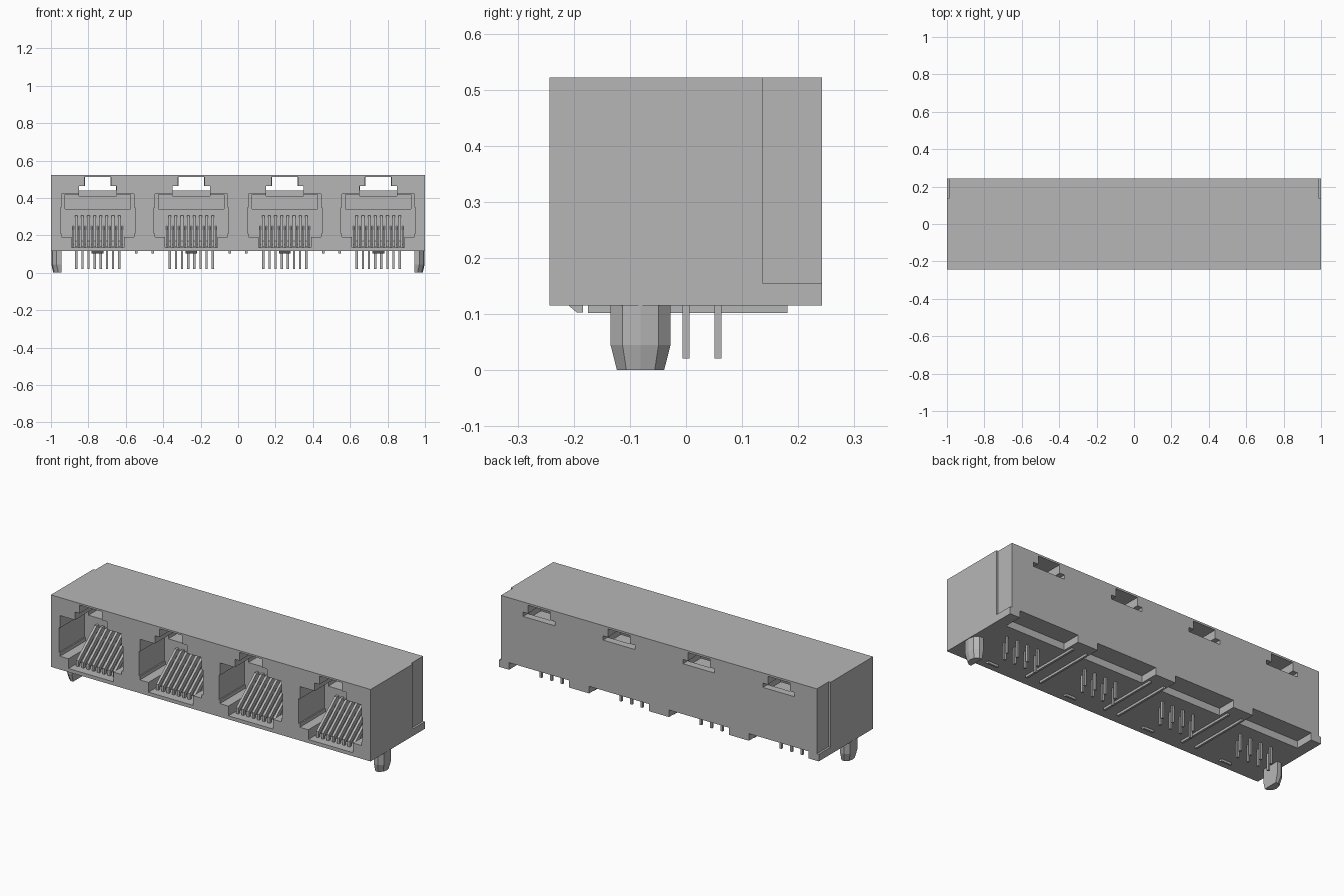
import bpy, bmesh

if "Cube" in bpy.data.objects:
    bpy.data.objects.remove(bpy.data.objects["Cube"], do_unlink=True)

grey = bpy.data.materials.new("housing grey")
grey.use_nodes = True
grey.diffuse_color = (0.47, 0.47, 0.47, 1)
grey.node_tree.nodes["Principled BSDF"].inputs["Base Color"].default_value = (0.47, 0.47, 0.47, 1)


def loft(name, rings):
    """Solid skinned through equal-length rings of points, capped at both ends."""
    bm = bmesh.new()
    loops = [[bm.verts.new(p) for p in ring] for ring in rings]
    n = len(loops[0])
    for a, b in zip(loops, loops[1:]):
        for i in range(n):
            j = (i + 1) % n
            bm.faces.new((a[i], a[j], b[j], b[i]))
    bm.faces.new(loops[0])
    bm.faces.new(loops[-1])
    bmesh.ops.recalc_face_normals(bm, faces=bm.faces)
    mesh = bpy.data.meshes.new(name)
    bm.to_mesh(mesh)
    bm.free()
    mesh.materials.append(grey)
    obj = bpy.data.objects.new(name, mesh)
    bpy.context.scene.collection.objects.link(obj)
    return obj


def prism(name, pts, lo, hi, axis="y"):
    """Profile in (x, z) swept along y, or in (y, z) swept along x."""
    if axis == "y":
        return loft(name, [[(a, t, b) for a, b in pts] for t in (lo, hi)])
    return loft(name, [[(t, a, b) for a, b in pts] for t in (lo, hi)])


def box(name, x, y, z):
    return prism(name, [(x[0], z[0]), (x[1], z[0]), (x[1], z[1]), (x[0], z[1])], *y)


def cut(target, cutter):
    """Subtract the cutter from the target and discard it."""
    cutter.hide_render = True
    mod = target.modifiers.new("cut", "BOOLEAN")
    mod.operation = "DIFFERENCE"
    mod.solver = "EXACT"
    mod.object = cutter
    bpy.context.view_layer.objects.active = target
    bpy.ops.object.modifier_apply(modifier=mod.name)
    bpy.data.objects.remove(cutter, do_unlink=True)


def symmetric(cx, half):
    """Closed outline from a half profile of (half width, z), bottom to top."""
    return [(cx + w, z) for w, z in half] + [(cx - w, z) for w, z in reversed(half)]


BOTTOM, TOP, FRONT, BACK = 0.115, 0.522, -0.243, 0.242
PORTS = [-0.75, -0.25, 0.25, 0.75]
OPENING = [(0.14, 0.135), (0.14, 0.19), (0.193, 0.19), (0.193, 0.21), (0.2, 0.21),
           (0.2, 0.35), (0.193, 0.35), (0.193, 0.42)]

housing = box("housing", (-1, 1), (FRONT, BACK), (BOTTOM, TOP))

# Stepped rear corners, leaving a small foot at the bottom
for s in (-1, 1):
    cut(housing, box("corner_cutter", sorted((s * 0.988, s * 1.1)), (0.136, 0.3), (0.155, 0.6)))

for cx in PORTS:
    # Plug opening, deeper upper bay, latch slot and rear window
    cut(housing, prism("opening_cutter", symmetric(cx, OPENING), -0.3, -0.015))
    cut(housing, box("bay_cutter", (cx - 0.175, cx + 0.175), (-0.1, 0.08), (0.34, 0.419)))
    latch = [(0.1, 0.41), (0.1, 0.465), (0.07, 0.465), (0.07, 0.512)]
    cut(housing, prism("latch_cutter", symmetric(cx, latch), -0.3, 0.2))
    window = [(0.099, 0.44), (0.099, 0.464), (0.069, 0.464), (0.069, 0.511)]
    cut(housing, prism("window_cutter", symmetric(cx, window), 0.1, 0.3))
    # Rear notch in the underside
    cut(housing, box("notch_cutter", (cx - 0.187, cx + 0.187), (0.136, 0.3), (0.05, 0.155)))

PITCH = 0.0328
for p, cx in enumerate(PORTS, 1):
    for i in range(8):
        x = cx + (i - 3.5) * PITCH
        # Sloping spring contact with a bent lower foot
        spring = [(-0.2, 0.137), (-0.185, 0.137), (-0.185, 0.152), (-0.01, 0.288),
                  (-0.01, 0.305), (-0.035, 0.305), (-0.2, 0.17)]
        prism(f"contact_{p}_{i + 1}", spring, x - 0.007, x + 0.007, "x")
        # Solder pin, alternating between two rows
        y = 0.057 if i % 2 else 0.0
        box(f"solder_pin_{p}_{i + 1}", (x - 0.006, x + 0.006), (y - 0.006, y + 0.006), (0.021, 0.13))
    # Comb ribs between the contacts
    for i in range(9):
        x = cx + (i - 4) * PITCH
        rib = [(-0.17, 0.134), (-0.014, 0.134), (-0.014, 0.25), (-0.17, 0.152)]
        prism(f"comb_rib_{p}_{i + 1}", rib, x - 0.004, x + 0.004, "x")
    # Front standoff nub under the port
    nub = [(-0.21, 0.116), (-0.195, 0.103), (-0.184, 0.103), (-0.184, 0.116)]
    prism(f"standoff_nub_{p}", nub, cx - 0.032, cx + 0.032, "x")

# Long standoff rails on the underside between ports
for k, cx in enumerate((-0.5, 0, 0.5), 1):
    for s, side in ((-1, "right"), (1, "left")):
        x = cx + s * 0.044
        box(f"standoff_rail_{k}_{side}", (x - 0.006, x + 0.006), (-0.175, 0.181), (0.102, 0.116))

# Tapered locating pegs, rounded on the outside
for s, side in ((-1, "right"), (1, "left")):
    outline = [(0.945, -1), (0.97, -1), (0.992, -0.6), (0.998, 0), (0.992, 0.6), (0.97, 1), (0.945, 1)]
    rings = []
    for z, half, inset in ((0.12, 0.0535, 0), (0.045, 0.0535, 0), (0, 0.042, 0.01)):
        rings.append([(s * (x - inset * (x > 0.96)), -0.081 + half * t, z) for x, t in outline])
    loft(f"locating_peg_{side}", rings)
